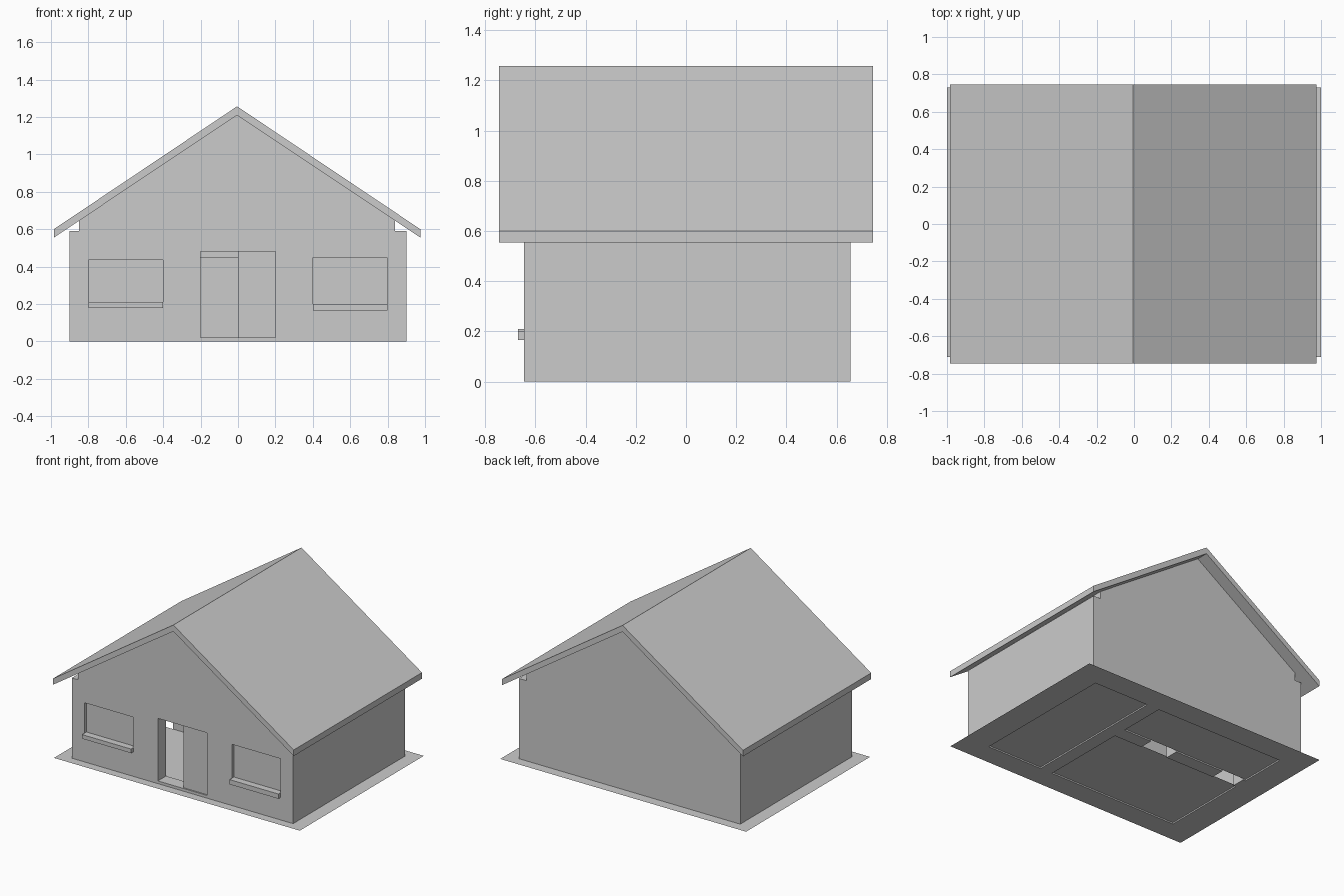
import bpy, bmesh

if "Cube" in bpy.data.objects:
    bpy.data.objects.remove(bpy.data.objects["Cube"])


def mesh_object(name, bm):
    bmesh.ops.recalc_face_normals(bm, faces=bm.faces)
    me = bpy.data.meshes.new(name)
    bm.to_mesh(me)
    bm.free()
    ob = bpy.data.objects.new(name, me)
    bpy.context.collection.objects.link(ob)
    return ob


def box(name, x0, x1, y0, y1, z0, z1):
    bm = bmesh.new()
    bmesh.ops.create_cube(bm, size=1)
    for v in bm.verts:
        v.co = (x1 if v.co.x > 0 else x0,
                y1 if v.co.y > 0 else y0,
                z1 if v.co.z > 0 else z0)
    return mesh_object(name, bm)


def extrude_y(name, profile, y0, y1):
    bm = bmesh.new()
    face = bm.faces.new([bm.verts.new((x, y0, z)) for x, z in profile])
    new = bmesh.ops.extrude_face_region(bm, geom=[face])["geom"]
    bmesh.ops.translate(bm, vec=(0, y1 - y0, 0),
                        verts=[g for g in new if isinstance(g, bmesh.types.BMVert)])
    return mesh_object(name, bm)


def cut(target, bounds):
    cutter = box("cutter", *bounds)
    cutter.hide_render = True
    mod = target.modifiers.new("cut", "BOOLEAN")
    mod.operation = "DIFFERENCE"
    mod.solver = "EXACT"
    mod.object = cutter
    bpy.context.view_layer.objects.active = target
    bpy.ops.object.modifier_apply(modifier=mod.name)
    bpy.data.objects.remove(cutter)


# Walls: a block hollowed into three rooms, then pierced by doors and windows
walls = box("walls", -0.9, 0.9, -0.645, 0.655, 0, 0.59)
rooms = {
    "side": (0.35, 0.8, -0.55, 0.555),
    "back": (-0.8, 0.25, 0.2, 0.555),
    "front": (-0.8, 0.25, -0.55, 0.1),
}
for bounds in rooms.values():
    cut(walls, (*bounds, -0.1, 0.7))
windows = {
    "left": (-0.8, -0.4, 0.18, 0.435, 0.21),
    "right": (0.4, 0.8 - 0.002, 0.165, 0.45, 0.2),
}
for x0, x1, z0, z1, _ in windows.values():
    cut(walls, (x0 + 0.001, x1 - 0.001, -0.8, -0.5, z0, z1))
cut(walls, (-0.2, 0.2, -0.8, -0.5, 0.02, 0.48))
cut(walls, (-0.2, 0.02, 0.05, 0.25, -0.1, 0.45))
cut(walls, (-0.78, -0.6, 0.05, 0.25, -0.1, 0.45))

# Room floors
for name, (x0, x1, y0, y1) in rooms.items():
    bm = bmesh.new()
    bm.faces.new([bm.verts.new((x, y, 0.01)) for x, y in
                  ((x0, y0), (x1, y0), (x1, y1), (x0, y1))])
    mesh_object(name + "_room_floor", bm)

# Window panes and projecting sills
for name, (x0, x1, z0, z1, sill) in windows.items():
    box(name + "_window_pane", x0, x1, -0.62, -0.605, z0, z1)
    box(name + "_window_sill", x0, x1, -0.67, -0.55, z0, sill)

# Closed half of the double door
box("door_leaf", 0, 0.2, -0.635, -0.615, 0.02, 0.48)

# Flat path around the house
bm = bmesh.new()
outer, inner = [[bm.verts.new((x, y, 0)) for x, y in
                 ((a, c), (b, c), (b, d), (a, d))]
                for a, b, c, d in ((-1, 1, -0.71, 0.73), (-0.9, 0.9, -0.645, 0.655))]
for i in range(4):
    j = (i + 1) % 4
    bm.faces.new((outer[i], outer[j], inner[j], inner[i]))
mesh_object("path", bm)

# Gable block under the roof
extrude_y("gable", [(-0.85, 0.59), (0.84, 0.59), (0.84, 0.65),
                    (-0.005, 1.21), (-0.85, 0.65)], -0.645, 0.655)

# Pitched roof
extrude_y("roof", [(-0.985, 0.555), (-0.005, 1.21), (0.975, 0.555),
                   (0.975, 0.6), (-0.005, 1.257), (-0.985, 0.6)], -0.745, 0.745)
